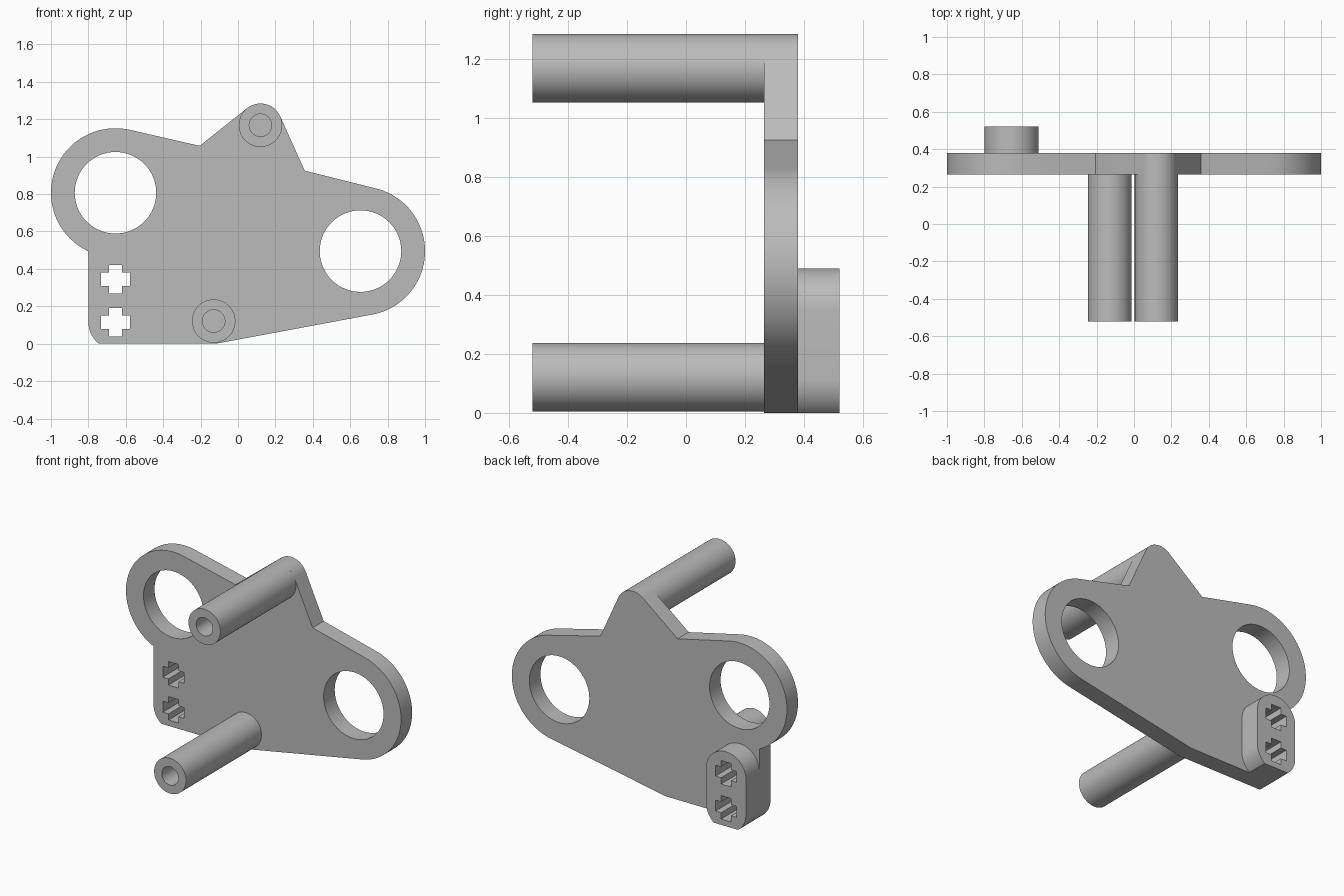
import bpy, bmesh, math

if "Cube" in bpy.data.objects:
    bpy.data.objects.remove(bpy.data.objects["Cube"])

FRONT, PLATE_FRONT, PLATE_BACK, BOSS_BACK = -0.52, 0.265, 0.38, 0.52
BORE_DEPTH = 0.4
RING_R, HOLE_R, ROD_R, BORE_R, BOSS_R = 0.345, 0.218, 0.116, 0.06, 0.145
LEFT, RIGHT = (0.655, 0.495), (-0.655, 0.807)    # ring centres by model side
TOP_ROD, LOW_ROD = (0.12, 1.168), (-0.13, 0.121)
LOW_AXLE, HIGH_AXLE = (-0.655, 0.115), (-0.655, 0.345)

grey = bpy.data.materials.new("light grey plastic")
grey.use_nodes = True
colour = (0.5, 0.5, 0.5, 1)
grey.diffuse_color = colour
grey.node_tree.nodes["Principled BSDF"].inputs["Base Color"].default_value = colour


def arc(centre, r, start, end, steps=32):
    angles = [math.radians(start + (end - start) * i / steps) for i in range(steps + 1)]
    return [(centre[0] + r * math.cos(a), centre[1] + r * math.sin(a)) for a in angles]


def circle(centre, r, steps=64):
    return arc(centre, r, 0, 360, steps)[:-1]


def cross(centre, long=0.077, short=0.036):
    """Plus-shaped axle hole."""
    quarter = [(long, -short), (long, short), (short, short)]
    points = []
    for _ in range(4):
        points += [(centre[0] + x, centre[1] + z) for x, z in quarter]
        quarter = [(-z, x) for x, z in quarter]
    return points


def extrude(name, loops, y0, y1):
    """Fill an outline with holes and extrude it along y."""
    bm = bmesh.new()
    edges = []
    for loop in loops:
        verts = [bm.verts.new((x, y0, z)) for x, z in loop]
        edges += [bm.edges.new((v, verts[i - 1])) for i, v in enumerate(verts)]
    bmesh.ops.triangle_fill(bm, edges=edges, use_beauty=True, normal=(0, -1, 0))
    geom = bmesh.ops.extrude_face_region(bm, geom=bm.faces[:], use_keep_orig=True)["geom"]
    bmesh.ops.translate(bm, vec=(0, y1 - y0, 0),
                        verts=[g for g in geom if isinstance(g, bmesh.types.BMVert)])
    bmesh.ops.recalc_face_normals(bm, faces=bm.faces[:])
    return finish(name, bm)


def finish(name, bm):
    mesh = bpy.data.meshes.new(name)
    bm.to_mesh(mesh)
    bm.free()
    mesh.materials.append(grey)
    obj = bpy.data.objects.new(name, mesh)
    bpy.context.collection.objects.link(obj)
    bpy.ops.object.select_all(action="DESELECT")
    bpy.context.view_layer.objects.active = obj
    obj.select_set(True)
    bpy.ops.object.shade_smooth_by_angle(angle=math.radians(30))
    return obj


def rod(name, centre):
    """Post with a blind bore, lathed from a half profile."""
    profile = [(0, FRONT + BORE_DEPTH), (BORE_R, FRONT + BORE_DEPTH), (BORE_R, FRONT),
               (ROD_R, FRONT), (ROD_R, PLATE_FRONT + 0.01), (0, PLATE_FRONT + 0.01)]
    bm = bmesh.new()
    verts = [bm.verts.new((centre[0] + r, y, centre[1])) for r, y in profile]
    edges = [bm.edges.new(pair) for pair in zip(verts, verts[1:])]
    bmesh.ops.spin(bm, geom=verts + edges, cent=(centre[0], 0, centre[1]),
                   axis=(0, 1, 0), angle=math.tau, steps=64)
    bmesh.ops.remove_doubles(bm, verts=bm.verts[:], dist=0.0005)
    bmesh.ops.recalc_face_normals(bm, faces=bm.faces[:])
    return finish(name, bm)


# Flat mounting plate: two rings, a pointed lug and a squared foot
outline = (arc(RIGHT, RING_R, 245.1, 77, 48)
           + [(-0.205, 1.058)]
           + arc(TOP_ROD, ROD_R, 128, 25)
           + [(0.357, 0.925)]
           + arc(LEFT, RING_R, 76, -79.5, 48)
           + arc(LOW_ROD, 0.121, -79.5, -90, 4)
           + arc(LOW_AXLE, BOSS_R, 232.5, 180, 12))
axle_holes = [cross(LOW_AXLE), cross(HIGH_AXLE)]
extrude("mounting_plate", [outline, circle(LEFT, HOLE_R), circle(RIGHT, HOLE_R)] + axle_holes,
        PLATE_FRONT, PLATE_BACK)

# Rear boss around the axle holes, rounded on top and cut flat at the base
boss = arc(HIGH_AXLE, BOSS_R, 0, 180) + arc(LOW_AXLE, BOSS_R, 180, 232.5, 12) \
    + arc(LOW_AXLE, BOSS_R, 307.5, 360, 12)
extrude("axle_boss", [boss] + axle_holes, PLATE_BACK, BOSS_BACK)

# Two forward posts
rod("upper_post", TOP_ROD)
rod("lower_post", LOW_ROD)
